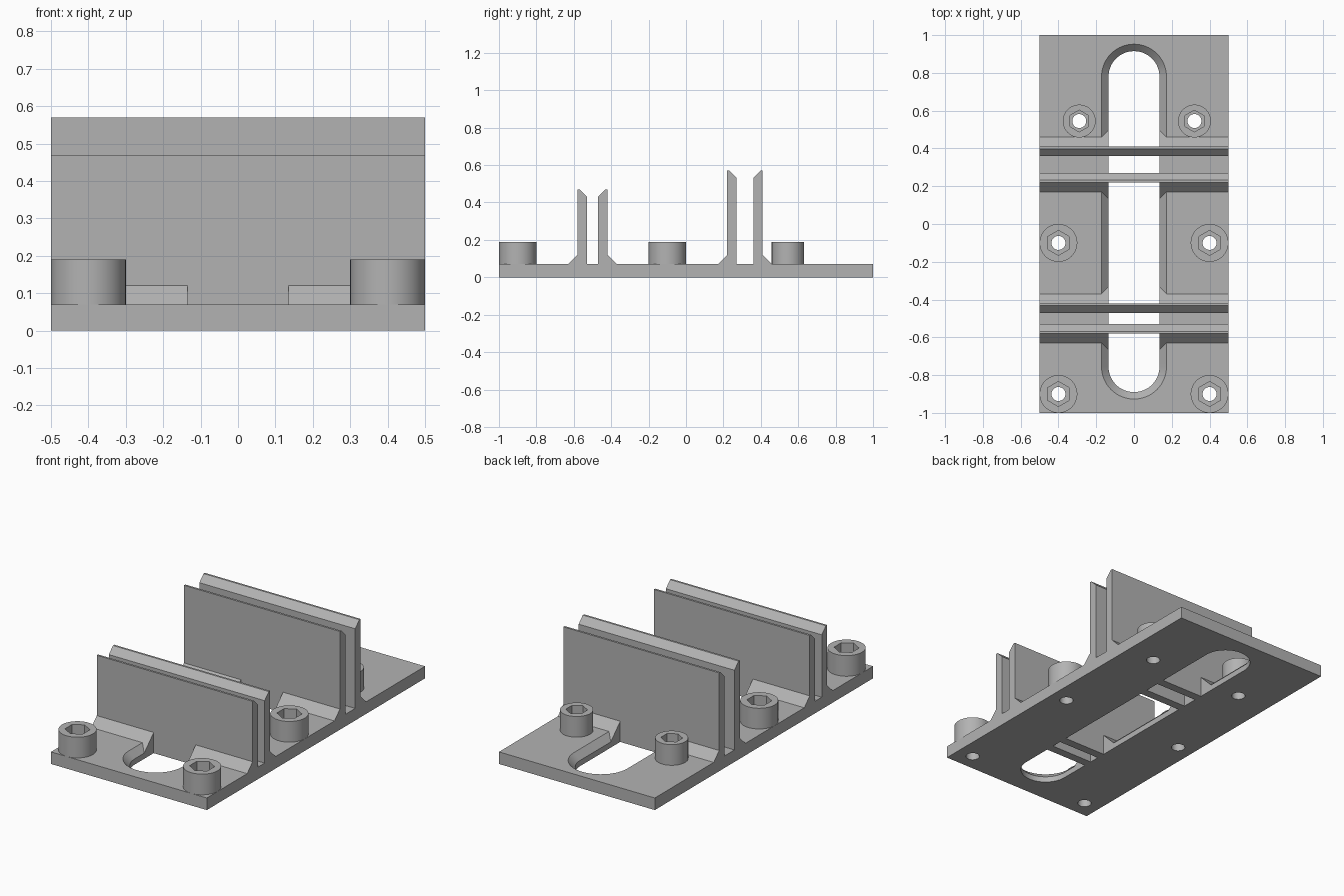
import bpy, bmesh
from math import sin, cos, pi, radians

cube = bpy.data.objects.get("Cube")
if cube:
    bpy.data.objects.remove(cube)

grey = bpy.data.materials.new("plain grey")
grey.use_nodes = True
COLOUR = (0.45, 0.45, 0.45, 1)
grey.diffuse_color = COLOUR
grey.node_tree.nodes["Principled BSDF"].inputs["Base Color"].default_value = COLOUR


def loft(name, rings):
    """Closed solid through a stack of equal-length rings."""
    bm = bmesh.new()
    loops = [[bm.verts.new(p) for p in ring] for ring in rings]
    n = len(loops[0])
    for low, high in zip(loops, loops[1:]):
        for i in range(n):
            j = (i + 1) % n
            bm.faces.new((low[i], low[j], high[j], high[i]))
    bm.faces.new(loops[0][::-1])
    bm.faces.new(loops[-1])
    bmesh.ops.recalc_face_normals(bm, faces=bm.faces)
    mesh = bpy.data.meshes.new(name)
    bm.to_mesh(mesh)
    bm.free()
    mesh.materials.append(grey)
    obj = bpy.data.objects.new(name, mesh)
    bpy.context.collection.objects.link(obj)
    return obj


def prism(name, sides, radius, x, y, z0, z1):
    angles = [pi / 2 + 2 * pi * i / sides for i in range(sides)]
    return loft(name, [[(x + radius * cos(a), y + radius * sin(a), z) for a in angles]
                       for z in (z0, z1)])


def extrude_x(name, profile, x0, x1):
    return loft(name, [[(x, y, z) for y, z in profile] for x in (x0, x1)])


def combine(target, tool, operation):
    """Apply a boolean, then discard the tool."""
    mod = target.modifiers.new("combine", "BOOLEAN")
    mod.operation, mod.object, mod.solver = operation, tool, "EXACT"
    bpy.ops.object.select_all(action="DESELECT")
    bpy.context.view_layer.objects.active = target
    target.select_set(True)
    bpy.ops.object.modifier_apply(modifier=mod.name)
    bpy.data.objects.remove(tool)


def smooth(obj):
    bpy.ops.object.select_all(action="DESELECT")
    bpy.context.view_layer.objects.active = obj
    obj.select_set(True)
    bpy.ops.object.shade_smooth_by_angle(angle=radians(30))


PLATE = 0.07     # plate thickness
SLOT = 0.135     # slot half width
CHAMFER = 0.037
FIN = 0.05       # fin thickness


def slot_ring(radius, z):
    ring = []
    for y, start in ((0.78, 0), (-0.755, pi)):
        for i in range(33):
            a = start + pi * i / 32
            ring.append((radius * cos(a), y + radius * sin(a), z))
    return ring


# Base plate with a long slot, chamfered along its top edge
base = extrude_x("slotted_base", [(-1, 0), (1, 0), (1, PLATE), (-1, PLATE)], -0.5, 0.5)
slot = loft("slot_cutter", [slot_ring(SLOT, -0.1), slot_ring(SLOT, PLATE - CHAMFER),
                            slot_ring(SLOT + CHAMFER + 0.03, PLATE + 0.03)])
combine(base, slot, "DIFFERENCE")

# Two pairs of fins: sloping feet beside the slot, then full-width walls
for a, b, top in ((-0.58, -0.42, 0.47), (0.22, 0.41, 0.57)):
    reach, low, high = FIN + CHAMFER, PLATE - CHAMFER, PLATE + FIN
    foot = [(a - reach, 0.02), (a - reach, low), (a, high), (a + 0.02, high),
            (a + 0.02, PLATE), (b - 0.02, PLATE), (b - 0.02, high),
            (b, high), (b + reach, low), (b + reach, 0.02)]
    for x0, x1 in ((-0.5, -SLOT), (SLOT, 0.5)):
        combine(base, extrude_x("fin_foot", foot, x0, x1), "UNION")
    for y, s in ((a, 1), (b, -1)):
        wall = [(y, 0), (y, top), (y + s * 0.012, top),
                (y + s * FIN, top - 0.038), (y + s * FIN, 0)]
        combine(base, extrude_x("fin_wall", wall, -0.5, 0.5), "UNION")

# Hollow socket screws, with holes through the plate
screws = (("front_right", -0.4, -0.9, 0.1), ("front_left", 0.4, -0.9, 0.1),
          ("middle_right", -0.4, -0.1, 0.1), ("middle_left", 0.4, -0.1, 0.1),
          ("rear_right", -0.29, 0.545, 0.087), ("rear_left", 0.32, 0.545, 0.087))
for name, x, y, radius in screws:
    combine(base, prism("hole", 32, 0.037, x, y, -0.1, 0.3), "DIFFERENCE")
    head = prism(name + "_screw_head", 48, radius, x, y, PLATE, 0.19)
    combine(head, prism("socket", 6, radius * 0.66, x, y, 0.12, 0.3), "DIFFERENCE")
    combine(head, prism("hole", 32, 0.037, x, y, -0.1, 0.3), "DIFFERENCE")
    smooth(head)
smooth(base)
